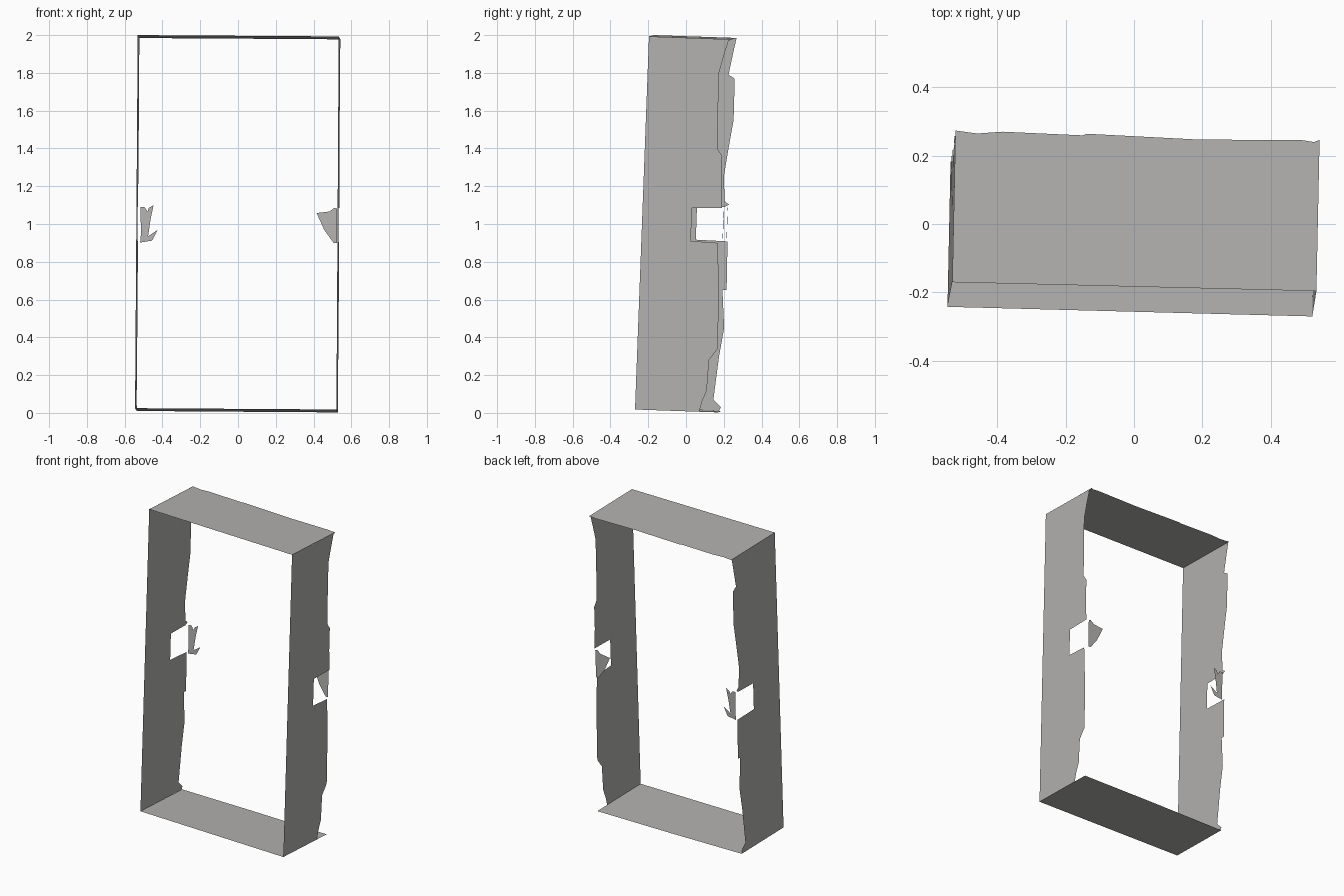
import bpy, bmesh
from mathutils import Vector

if "Cube" in bpy.data.objects:
    bpy.data.objects.remove(bpy.data.objects["Cube"])

# Darker, slightly warm grey
grey = bpy.data.materials.new("dark_grey")
grey.diffuse_color = (0.45, 0.445, 0.435, 1)
grey.use_nodes = True
grey.node_tree.nodes["Principled BSDF"].inputs["Base Color"].default_value = grey.diffuse_color


def sheet(name, points):
    """Single thin torn sheet filled from an outline."""
    bm = bmesh.new()
    face = bm.faces.new([bm.verts.new(p) for p in points])
    face.normal_update()
    bmesh.ops.triangulate(bm, faces=[face], ngon_method='EAR_CLIP')
    mesh = bpy.data.meshes.new(name)
    bm.to_mesh(mesh)
    bm.free()
    mesh.materials.append(grey)
    obj = bpy.data.objects.new(name, mesh)
    bpy.context.collection.objects.link(obj)
    return obj


# Front corners of the slightly leaning frame, and its depth direction
bottom_left = Vector((-0.545, -0.242, 0.025))
bottom_right = Vector((0.521, -0.27, 0.018))
top_left = Vector((-0.531, -0.17, 2.0))
top_right = Vector((0.533, -0.196, 1.993))
depth = Vector((0.021, 1.0, -0.035))


def panel(name, a, b, back_edge):
    """Flat panel from front edge a-b; back_edge holds (fraction along, depth)."""
    outline = [a, b] + [a.lerp(b, t) + depth * d for t, d in back_edge]
    sheet(name, outline)


def side(name, a, b, back_edge):
    """Side panel whose torn back edge is given as (y, z) from top to bottom."""
    edge = []
    for y, z in back_edge:
        t = (z - a.z) / (b.z - a.z)
        for _ in range(3):
            d = y - a.lerp(b, t).y
            t = (z - depth.z * d - a.z) / (b.z - a.z)
        edge.append((t, d))
    panel(name, a, b, edge)


# Top and bottom panels
panel("top_panel", top_left, top_right,
      [(1, .442), (.985, .435), (.95, .44), (.67, .434), (.36, .443),
       (.35, .438), (.13, .443), (.06, .436), (0, .443)])
panel("bottom_panel", bottom_left, bottom_right, [(1, .44), (.5, .436), (0, .425)])

# Left side with torn back edge and square notch
side("left_side", bottom_left, top_left,
     [(.268, 1.985), (.255, 1.93), (.225, 1.79), (.258, 1.77), (.252, 1.55),
      (.225, 1.4), (.2, 1.25), (.205, 1.12), (.228, 1.102), (.205, 1.09),
      (.058, 1.09), (.052, .917), (.22, .908), (.215, .65), (.193, .65),
      (.202, .45), (.175, .3), (.145, .07), (.185, .03), (.175, .011)])

# Right side with torn back edge and square notch
side("right_side", bottom_right, top_right,
     [(.246, 1.977), (.225, 1.97), (.2, 1.89), (.175, 1.8), (.17, 1.62),
      (.166, 1.4), (.192, 1.36), (.187, 1.22), (.19, 1.085), (.032, 1.085),
      (.025, .91), (.168, .9), (.174, .65), (.168, .34), (.122, .28),
      (.11, .12), (.085, .06), (.07, .006)])


def flap(name, hinge_y, points):
    """Torn flap folded inward across the back of a notch."""
    sheet(name, [(x, hinge_y - 0.026 * x + 0.036 * (z - 1), z) for x, z in points])


# Bent flaps beside the notches
flap("left_flap", .205,
     [(-.516, 1.09), (-.495, 1.09), (-.479, 1.065), (-.472, 1.085),
      (-.447, 1.1), (-.462, 1.03), (-.476, .935), (-.426, .968), (-.455, .912),
      (-.518, .902), (-.514, .945)])
flap("right_flap", .21,
     [(.416, 1.058), (.484, 1.066), (.51, 1.085), (.525, 1.08), (.523, .9),
      (.506, .9), (.457, .968)])
